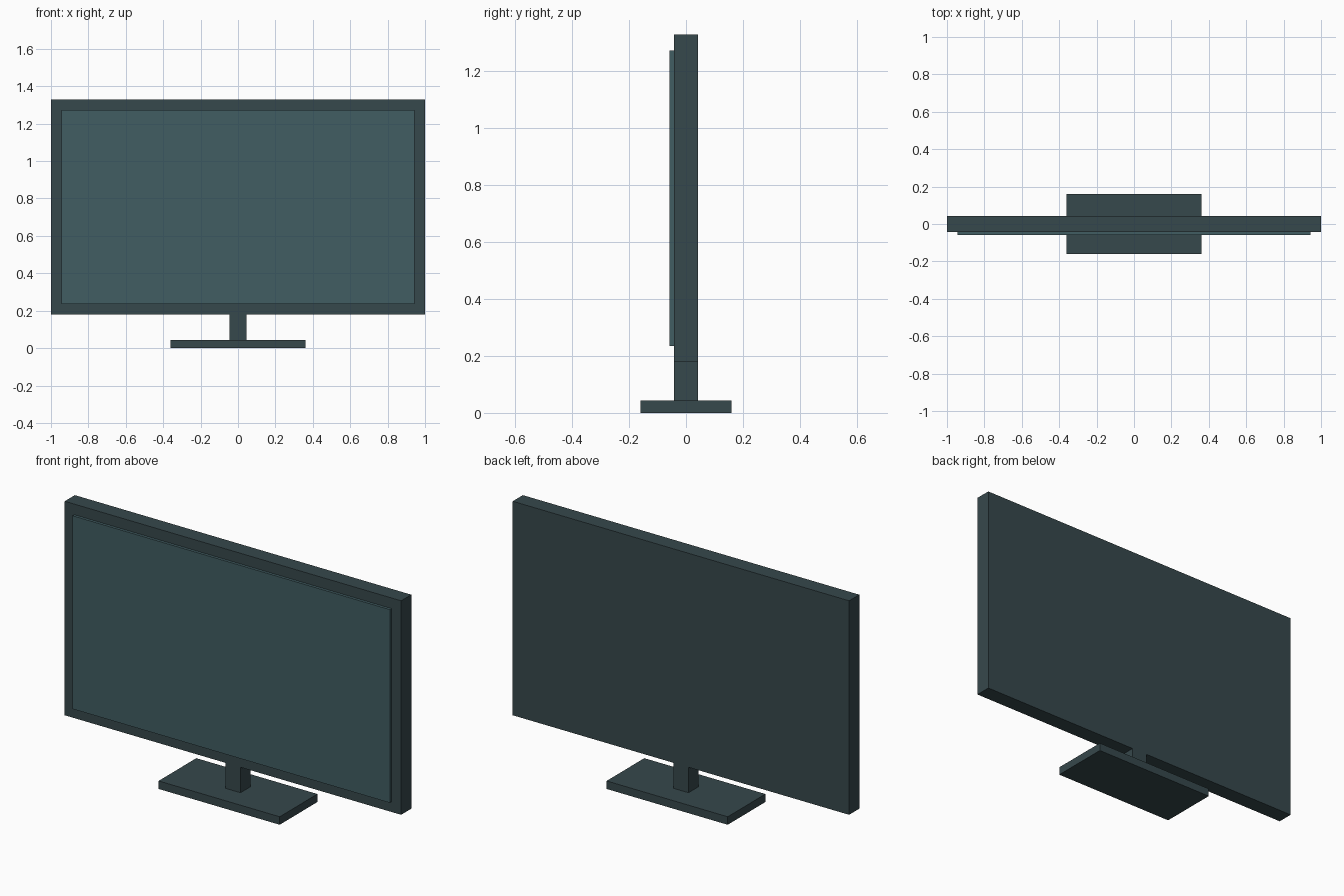
import bpy

if "Cube" in bpy.data.objects:
    bpy.data.objects.remove(bpy.data.objects["Cube"])


def material(name, rgb):
    mat = bpy.data.materials.new(name)
    mat.diffuse_color = (*rgb, 1)
    mat.use_nodes = True
    mat.node_tree.nodes["Principled BSDF"].inputs["Base Color"].default_value = mat.diffuse_color
    return mat


def box(name, x, y, z, mat):
    """Box spanning the (min, max) ranges given on each axis."""
    spans = (x, y, z)
    bpy.ops.mesh.primitive_cube_add(size=1, location=[(a + b) / 2 for a, b in spans])
    obj = bpy.context.object
    obj.name = name
    obj.scale = [b - a for a, b in spans]
    bpy.ops.object.transform_apply(location=False, rotation=False, scale=True)
    obj.data.materials.append(mat)
    return obj


casing = material("casing", (0.037, 0.065, 0.072))
glass = material("glass", (0.053, 0.109, 0.122))

# Stand: flat foot and square neck
box("stand_base", (-0.36, 0.36), (-0.16, 0.16), (0, 0.043), casing)
box("stand_neck", (-0.045, 0.045), (-0.043, 0.043), (0.043, 0.18), casing)

# Display: casing slab with a thin raised screen on its front
box("display_casing", (-1, 1), (-0.043, 0.043), (0.18, 1.33), casing)
box("screen", (-0.943, 0.943), (-0.058, -0.043), (0.235, 1.273), glass)
